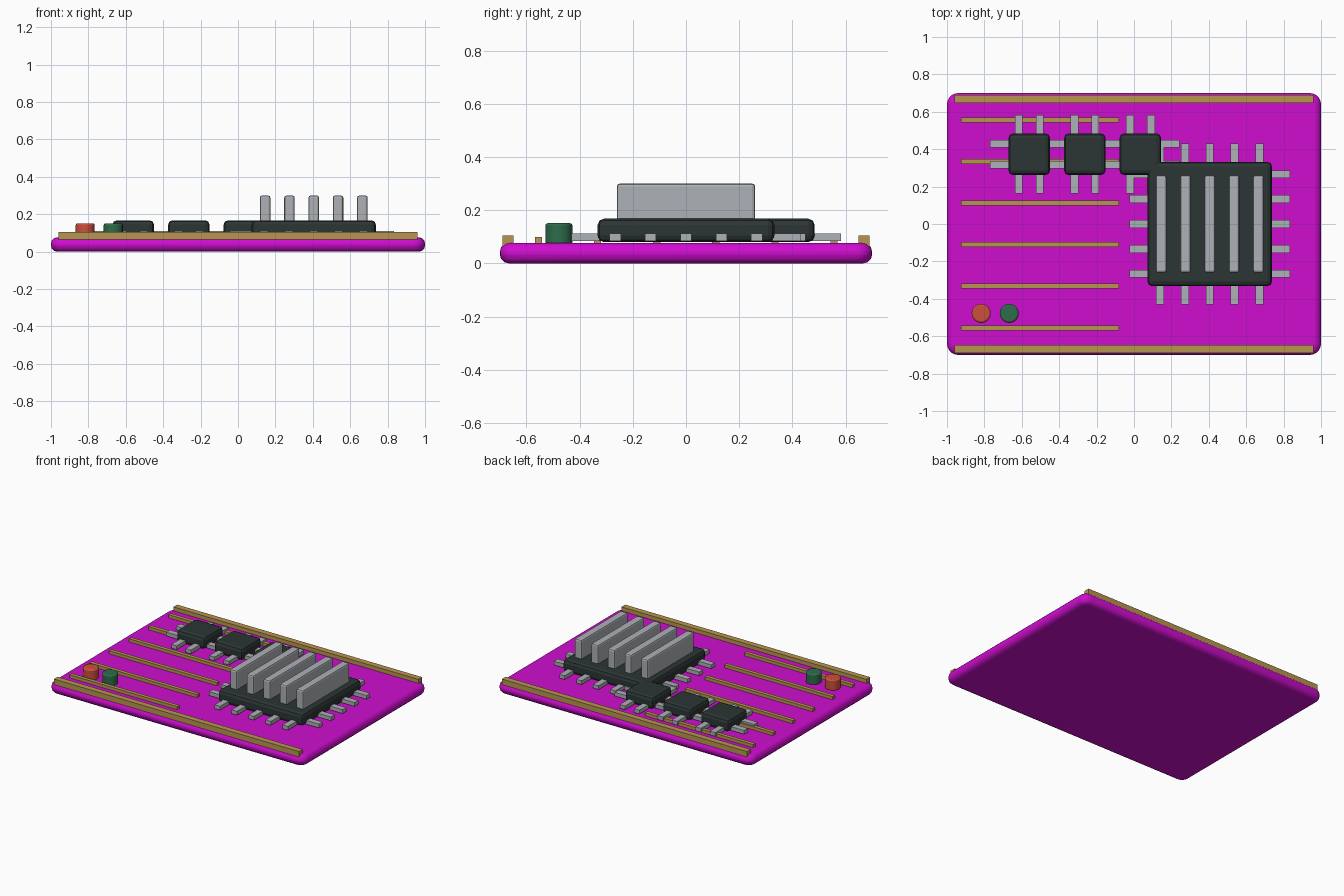
import bpy
import bmesh
from math import radians
from mathutils import Matrix, Vector

cube = bpy.data.objects.get("Cube")
if cube:
    bpy.data.objects.remove(cube, do_unlink=True)


def material(name, color):
    m = bpy.data.materials.new(name)
    m.use_nodes = True
    m.diffuse_color = (*color, 1)
    m.node_tree.nodes["Principled BSDF"].inputs["Base Color"].default_value = (*color, 1)
    return m


MAGENTA = material("board magenta", (0.62, 0.004, 0.62))
GOLD = material("contact gold", (0.48, 0.3, 0.08))
SILVER = material("metal silver", (0.42, 0.44, 0.47))
DARK = material("chip dark", (0.025, 0.035, 0.035))
RED = material("light red", (0.6, 0.08, 0.045))
GREEN = material("light green", (0.027, 0.15, 0.07))


def finish(bm, name, mat, bevel=0, segments=1, smooth=False):
    mesh = bpy.data.meshes.new(name)
    bm.to_mesh(mesh)
    bm.free()
    mesh.materials.append(mat)
    obj = bpy.data.objects.new(name, mesh)
    bpy.context.collection.objects.link(obj)
    if bevel:
        mod = obj.modifiers.new("edge_bevel", 'BEVEL')
        mod.width = bevel
        mod.segments = segments
        mod.limit_method = 'ANGLE'
        mod.angle_limit = radians(40)
    if smooth:
        bpy.ops.object.select_all(action='DESELECT')
        obj.select_set(True)
        bpy.context.view_layer.objects.active = obj
        bpy.ops.object.shade_smooth_by_angle(angle=radians(35))
    return obj


def add_box(bm, center, size):
    mat = Matrix.Translation(center) @ Matrix.Diagonal((*size, 1))
    bmesh.ops.create_cube(bm, size=1, matrix=mat)


def box(name, mat, center, size, bevel=0, segments=1):
    bm = bmesh.new()
    add_box(bm, center, size)
    return finish(bm, name, mat, bevel, segments)


def chip(name, x, y, body, reach, offsets):
    """Bevelled chip body with a row of pins on each of its four sides."""
    box(name, DARK, (x, y, 0.124), (body, body, 0.088), 0.024, 2)
    inner = body / 2 - 0.03
    mid, length = (reach + inner) / 2, reach - inner
    bm = bmesh.new()
    for o in offsets:
        for side in (-1, 1):
            add_box(bm, (x + side * mid, y + o, 0.098), (length, 0.042, 0.027))
            add_box(bm, (x + o, y + side * mid, 0.098), (0.042, length, 0.027))
    finish(bm, name + "_pins", SILVER)


# Board: rounded corners first, then rounded rims
bm = bmesh.new()
add_box(bm, (0, 0, 0.0385), (2, 1.4, 0.077))
corners = [e for e in bm.edges
           if abs((e.verts[0].co - e.verts[1].co).normalized().dot(Vector((0, 0, 1)))) > 0.9]
bmesh.ops.bevel(bm, geom=corners, offset=0.06, segments=5, profile=0.5, affect='EDGES')
finish(bm, "circuit_board", MAGENTA, 0.033, 3, smooth=True)

# Gold rails along the long edges
for side, label in ((-1, "front"), (1, "back")):
    box(label + "_rail", GOLD, (0, side * 0.669, 0.085), (1.92, 0.042, 0.04))

# Gold traces
for i in range(6):
    box(f"trace_{i + 1}", GOLD, (-0.502, -0.555 + i * 0.2224, 0.086), (0.845, 0.027, 0.026))

# Processor and memory chips
chip("processor", 0.405, 0, 0.665, 0.43, [0.133 * i for i in range(-2, 3)])
for i in range(3):
    chip(f"small_chip_{i + 1}", -0.56 + i * 0.297, 0.373, 0.222, 0.21, (-0.056, 0.056))

# Heat sink fins
for i in range(5):
    box(f"heat_sink_fin_{i + 1}", SILVER, (0.405 + (i - 2) * 0.13, 0, 0.228),
        (0.056, 0.52, 0.144), 0.011, 2)

# Indicator lights
for name, x, mat in (("red_light", -0.817, RED), ("green_light", -0.667, GREEN)):
    bm = bmesh.new()
    bmesh.ops.create_cone(bm, cap_ends=True, segments=24, radius1=0.051, radius2=0.051,
                          depth=0.08, matrix=Matrix.Translation((x, -0.478, 0.111)))
    finish(bm, name, mat, 0.009, 2, smooth=True)
